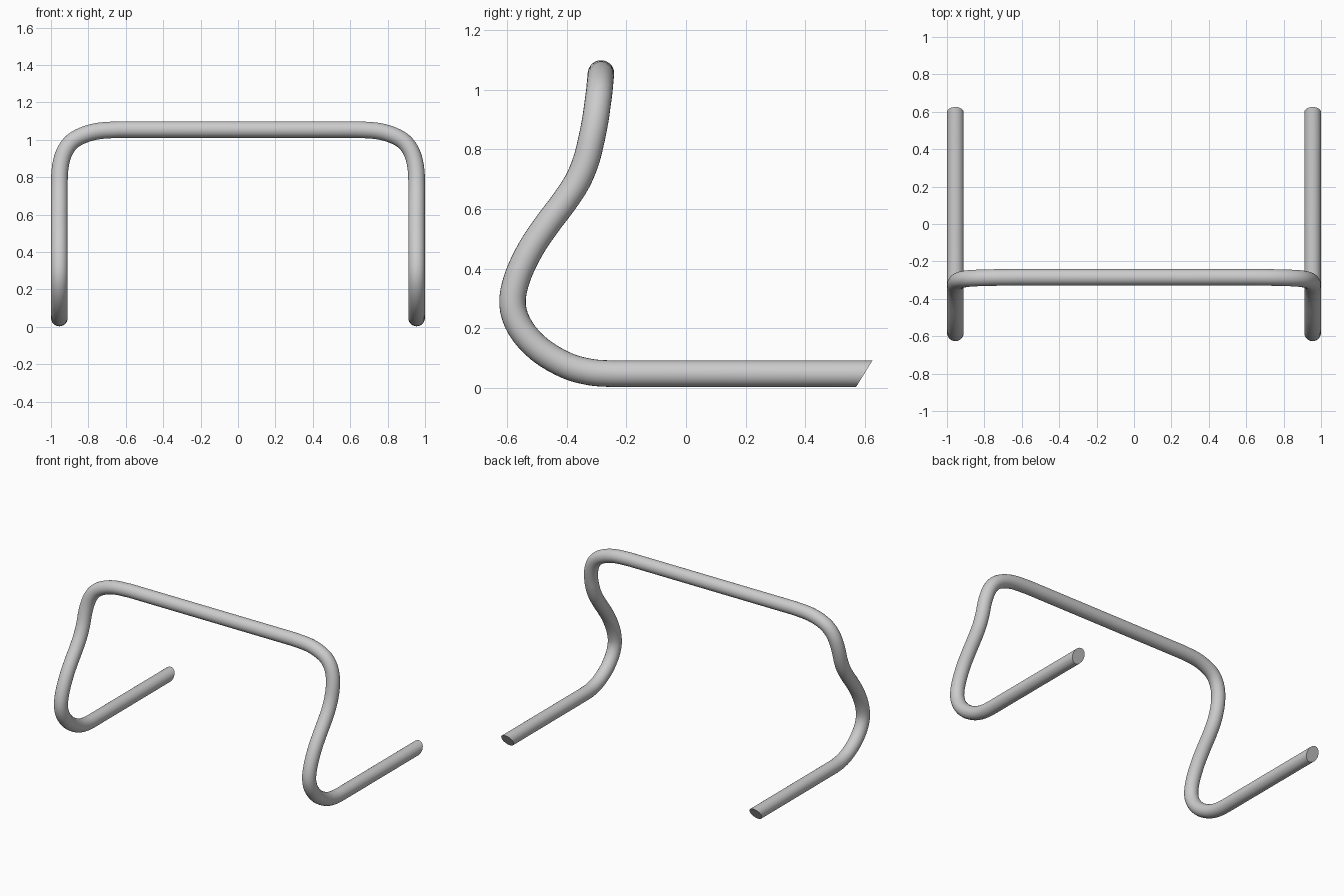
import bpy, bmesh, math
from mathutils import Vector

if "Cube" in bpy.data.objects:
    bpy.data.objects.remove(bpy.data.objects["Cube"])

R, SIDES, STEPS = 0.0445, 24, 4

# Centre line of the curved part of the right half (x, y, z)
KEYS = [Vector(p) for p in (
    (.955, -.25, .0475), (.955, -.32, .053), (.955, -.40, .075), (.955, -.49, .128),
    (.955, -.555, .20), (.955, -.582, .28), (.955, -.566, .37), (.955, -.52, .468),
    (.955, -.465, .55), (.955, -.412, .62), (.955, -.366, .69), (.955, -.336, .76),
    (.953, -.318, .83), (.942, -.305, .895), (.920, -.297, .95), (.882, -.291, .995),
    (.82, -.288, 1.028), (.74, -.286, 1.048), (.63, -.285, 1.055))]


def smooth_path(keys):
    """Catmull-Rom curve through the keys."""
    p = [2 * keys[0] - keys[1]] + keys + [2 * keys[-1] - keys[-2]]
    out = []
    for i in range(1, len(p) - 2):
        a, b, c, d = p[i - 1:i + 3]
        for s in range(STEPS):
            t = s / STEPS
            out.append(.5 * (2 * b + (c - a) * t + (2 * a - 5 * b + 4 * c - d) * t ** 2
                             + (3 * b - a - 3 * c + d) * t ** 3))
    return out + [keys[-1].copy()]


# Whole rail: foot, upright, top bar, and the mirrored half
half = [Vector((.955, .598, .0475))] + smooth_path(KEYS)
path = half + [Vector((-p.x, p.y, p.z)) for p in reversed(half)]

bm = bmesh.new()
rings = []
normal = Vector((1, 0, 0))
last = len(path) - 1
for i, p in enumerate(path):
    tangent = (path[min(i + 1, last)] - path[max(i - 1, 0)]).normalized()
    normal = (normal - tangent * normal.dot(tangent)).normalized()
    side = tangent.cross(normal)
    ring = []
    for k in range(SIDES):
        a = math.tau * k / SIDES
        co = p + R * (math.cos(a) * normal + math.sin(a) * side)
        if i in (0, last):  # slanted cut at the foot ends
            co.y += (co.z - p.z) * .62
        ring.append(bm.verts.new(co))
    rings.append(ring)
for r, q in zip(rings, rings[1:]):
    for k in range(SIDES):
        n = (k + 1) % SIDES
        bm.faces.new((r[k], r[n], q[n], q[k]))
# End caps
bm.faces.new(rings[0][::-1])
bm.faces.new(rings[-1])
bmesh.ops.recalc_face_normals(bm, faces=bm.faces[:])

mesh = bpy.data.meshes.new("bent_tube_rail")
bm.to_mesh(mesh)
bm.free()
rail = bpy.data.objects.new("bent_tube_rail", mesh)
bpy.context.collection.objects.link(rail)
bpy.context.view_layer.objects.active = rail
rail.select_set(True)
bpy.ops.object.shade_smooth_by_angle(angle=math.radians(35))
